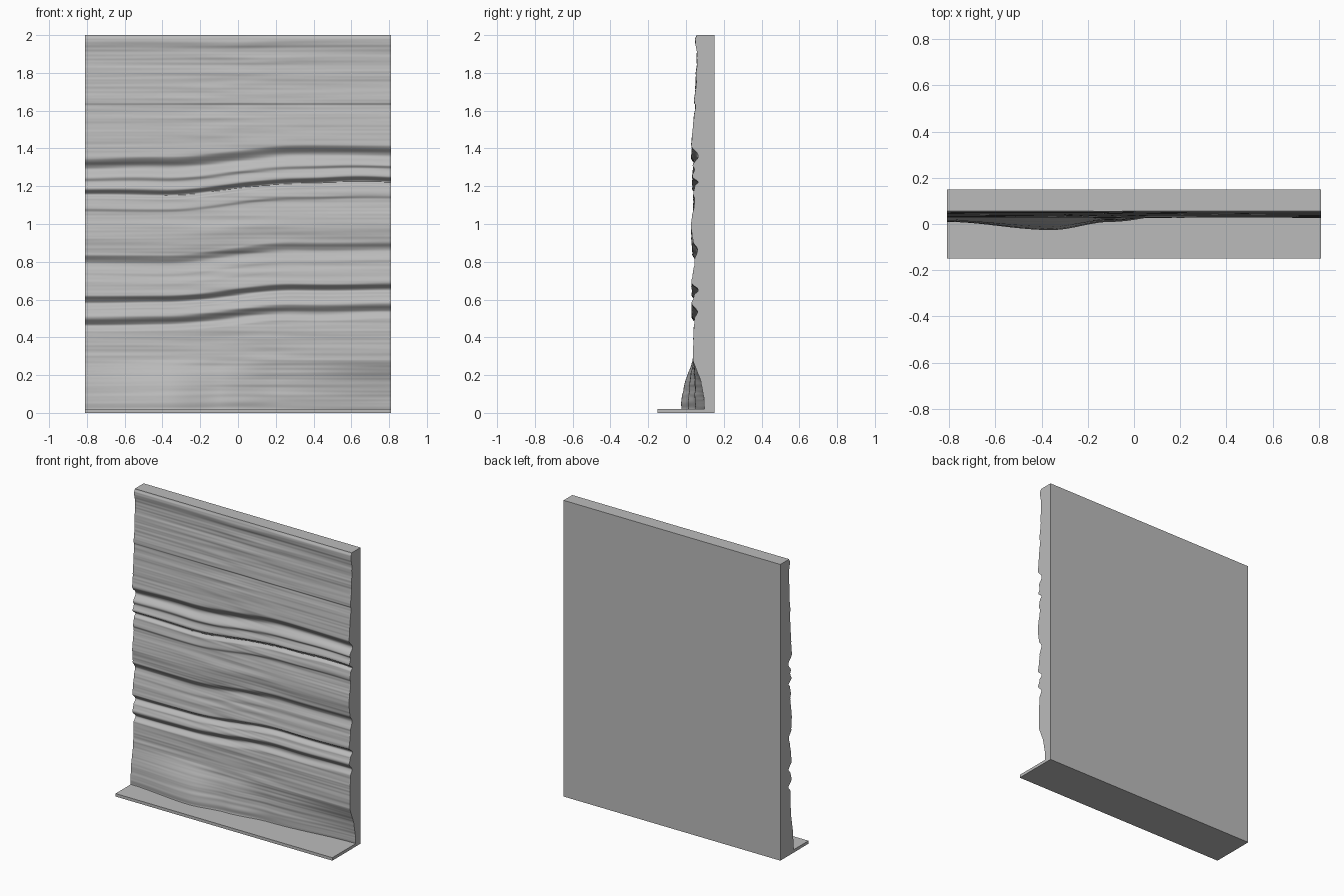
import bpy, bmesh, math
from mathutils import Vector, noise

cube = bpy.data.objects.get("Cube")
if cube:
    bpy.data.objects.remove(cube, do_unlink=True)

# Single stone colour
stone = bpy.data.materials.new("stone_grey")
stone.use_nodes = True
colour = (0.5, 0.5, 0.5, 1)
stone.diffuse_color = colour
stone.node_tree.nodes["Principled BSDF"].inputs["Base Color"].default_value = colour

HALF, BACK, PLATE, TOP = 0.81, 0.15, 0.02, 2.0

# Strata depth by height, and depth offset of the foot across the width
STRATA = [(0, .036), (.25, .037), (.4, .041), (.49, .043), (.53, .062), (.58, .03),
          (.62, .042), (.65, .064), (.69, .03), (.75, .037), (.8, .046), (.86, .06),
          (.91, .034), (1, .028), (1.13, .045), (1.15, .038), (1.2, .046), (1.22, .064),
          (1.25, .032), (1.29, .045), (1.31, .036), (1.36, .064), (1.42, .028),
          (1.5, .035), (1.63, .05), (1.64, .044), (1.75, .053), (1.9, .058),
          (1.98, .048), (2, .055)]
FOOT = [(-.81, -.026), (-.36, -.062), (-.1, -.025), (.2, .012), (.81, .062)]


def ease(a, b, v):
    t = min(1, max(0, (v - a) / (b - a)))
    return t * t * (3 - 2 * t)


def sample(points, v):
    for (a, ya), (b, yb) in zip(points, points[1:]):
        if v <= b:
            return ya + (yb - ya) * ease(a, b, v)
    return points[-1][1]


def streak(x, z, fx, fz):
    return noise.noise(Vector((x * fx, fx, z * fz)))


def depth(x, z):
    # The strata climb from left to right through the middle of the panel
    window = ease(.25, .5, z) * (1 - ease(1.42, 1.62, z))
    climb = .07 * (1 - ease(-.4, .3, x)) * window
    y = sample(STRATA, z + climb + .012 * streak(x, z, 2.5, 4) * window)
    # Fine horizontal streaks, rougher across the centre
    y += .0035 * streak(x, z, .8, 22) + .0016 * streak(x, z, 1.4, 75)
    y += .004 * streak(x, z, 3, 28) * math.exp(-8 * x * x)
    # Twisting flare at the foot
    flare = min(1, max(0, (.28 - z) / .26))
    return y + sample(FOOT, x) * math.sin(flare * math.pi / 2)


def finish(bm, name):
    bmesh.ops.recalc_face_normals(bm, faces=bm.faces)
    mesh = bpy.data.meshes.new(name)
    bm.to_mesh(mesh)
    bm.free()
    mesh.materials.append(stone)
    obj = bpy.data.objects.new(name, mesh)
    bpy.context.collection.objects.link(obj)
    return obj


# Relief panel: displaced front sheet, walls pulled straight to a flat back
bm = bmesh.new()
bmesh.ops.create_grid(bm, x_segments=110, y_segments=480, size=1)
for v in bm.verts:
    x = v.co.x * HALF
    z = PLATE + (v.co.y + 1) / 2 * (TOP - PLATE)
    v.co = (x, depth(x, z), z)
rim = [e for e in bm.edges if e.is_boundary]
walls = bmesh.ops.extrude_edge_only(bm, edges=rim)["geom"]
for v in walls:
    if isinstance(v, bmesh.types.BMVert):
        v.co.y = BACK
bmesh.ops.contextual_create(bm, geom=[e for e in bm.edges if e.is_boundary])
panel = finish(bm, "relief_panel")
bpy.ops.object.select_all(action='DESELECT')
panel.select_set(True)
bpy.context.view_layer.objects.active = panel
bpy.ops.object.shade_smooth_by_angle(angle=math.radians(40))

# Thin foot plate
bm = bmesh.new()
bmesh.ops.create_cube(bm, size=1)
for v in bm.verts:
    v.co = (v.co.x * 2 * HALF, v.co.y * 2 * BACK, (v.co.z + .5) * PLATE)
finish(bm, "foot_plate")
